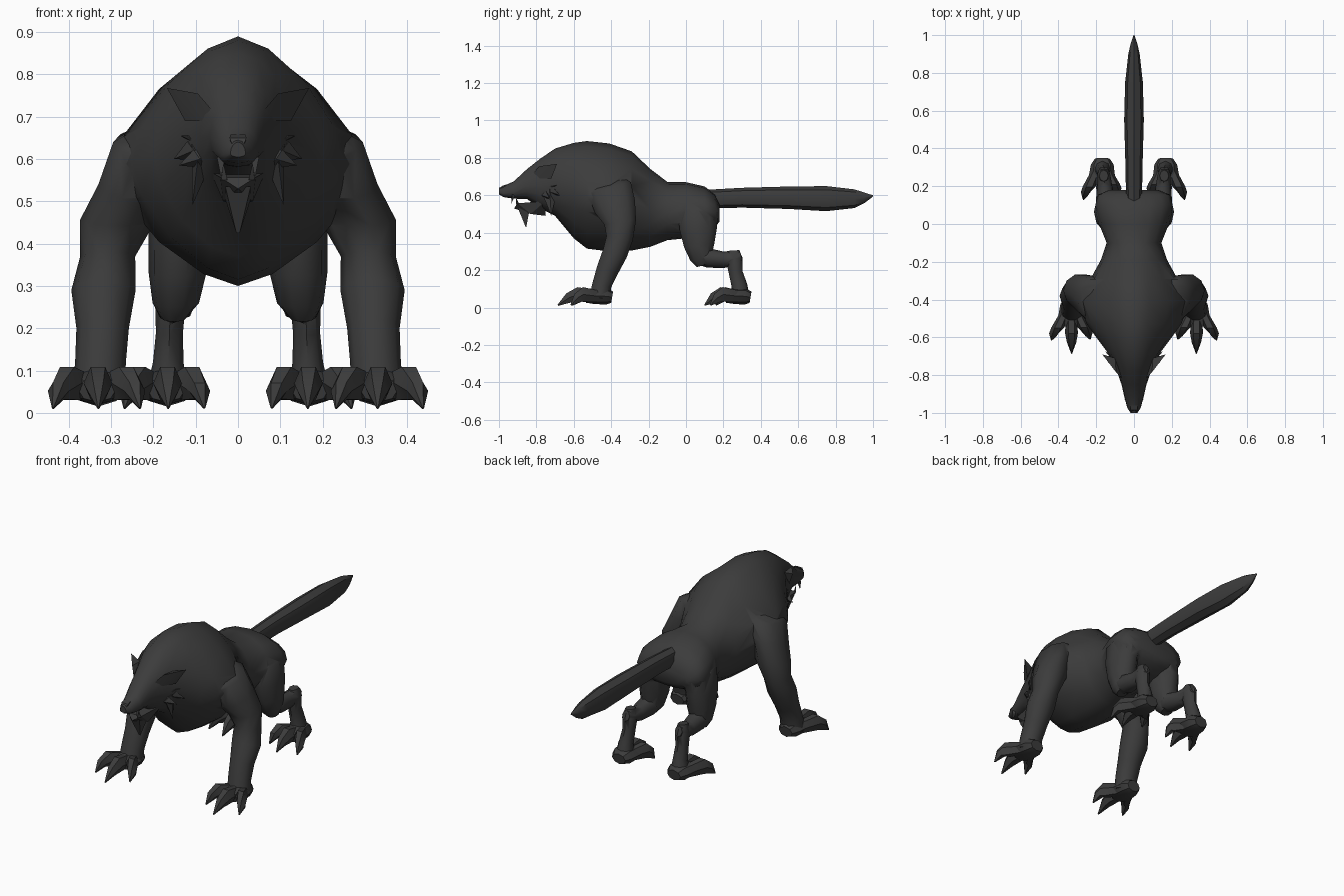
import bpy, bmesh, math
from mathutils import Vector

if "Cube" in bpy.data.objects:
    bpy.data.objects.remove(bpy.data.objects["Cube"])

fur = bpy.data.materials.new("charcoal fur")
fur.diffuse_color = (0.045, 0.045, 0.045, 1)
fur.use_nodes = True
fur.node_tree.nodes["Principled BSDF"].inputs["Base Color"].default_value = fur.diffuse_color


def shade(ob, angle):
    bpy.ops.object.select_all(action='DESELECT')
    ob.select_set(True)
    bpy.context.view_layer.objects.active = ob
    bpy.ops.object.shade_smooth_by_angle(angle=math.radians(angle))


def finish(name, bm, mirror=False, angle=40):
    bmesh.ops.recalc_face_normals(bm, faces=bm.faces)
    me = bpy.data.meshes.new(name)
    bm.to_mesh(me)
    bm.free()
    me.materials.append(fur)
    ob = bpy.data.objects.new(name, me)
    bpy.context.collection.objects.link(ob)
    shade(ob, angle)
    if mirror:
        ob.modifiers.new("mirror", 'MIRROR')
    return ob


def skin(bm, rings):
    """Join vertex rings into a capped tube."""
    rings = [[bm.verts.new(p) for p in r] for r in rings]
    n = len(rings[0])
    for a, b in zip(rings, rings[1:]):
        for i in range(n):
            bm.faces.new((a[i], a[(i + 1) % n], b[(i + 1) % n], b[i]))
    bm.faces.new(rings[0])
    bm.faces.new(rings[-1])


def tube(bm, pts, n=8):
    """Points are x, y, z, half width along x, half depth across the path."""
    rings = []
    X = Vector((1, 0, 0))
    for i, p in enumerate(pts):
        a, b = pts[max(i - 1, 0)], pts[min(i + 1, len(pts) - 1)]
        d = Vector(b[:3]) - Vector(a[:3])
        d.x = 0
        side = d.cross(X).normalized()
        ring = []
        for k in range(n):
            t = 2 * math.pi * k / n
            ring.append(Vector(p[:3]) + X * p[3] * math.cos(t) + side * p[4] * math.sin(t))
        rings.append(ring)
    skin(bm, rings)


def limb(name, pts, n=8):
    bm = bmesh.new()
    tube(bm, pts, n)
    return finish(name, bm, True, 50)


def hull(name, pts, mirror=True):
    bm = bmesh.new()
    for p in pts:
        bm.verts.new(p)
    bmesh.ops.convex_hull(bm, input=bm.verts)
    return finish(name, bm, mirror, 25)


def paw(name, heel, ball, tips):
    """Sole, then toes that arch over a knuckle and end in a claw."""
    bm = bmesh.new()
    hx, hy = heel
    bx, by = ball
    tube(bm, [(hx, hy, .055, .04, .03), (hx, hy - .03, .06, .06, .045),
              (bx, by, .062, .07, .042), (bx, by - .04, .055, .045, .03)])
    for tx, ty in tips:
        mx, my = bx + (tx - bx) * .68, by + (ty - by) * .42
        qx, qy = bx + (tx - bx) * .88, by + (ty - by) * .68
        tube(bm, [(bx + (tx - bx) * .3, by + .03, .06, .028, .035), (mx, my, .07, .034, .045),
                  (qx, qy, .052, .025, .032), (tx, ty, .012, .003, .004)], 6)
    finish(name, bm, True, 35)


# Torso, neck and upper head: y, top, bottom, half width, ring exponent (higher is more diamond)
body = [(-1.0, .64, .605, .018, 1), (-.975, .65, .59, .035, .95), (-.92, .675, .582, .05, .9),
        (-.85, .74, .58, .066, .9), (-.78, .795, .53, .09, .95), (-.70, .85, .49, .125, 1),
        (-.60, .88, .37, .20, 1.2), (-.53, .89, .315, .25, 1.3), (-.41, .877, .30, .298, 1.35),
        (-.29, .835, .305, .23, 1.2), (-.19, .74, .325, .175, 1), (-.10, .672, .36, .145, .95),
        (0, .67, .37, .185, .9), (.10, .647, .40, .205, .9), (.155, .605, .43, .19, .9),
        (.18, .55, .46, .13, 1)]
rings = []
for y, top, bot, w, e in body:
    mid = (top + bot) / 2 - .01
    ring = []
    for k in range(16):
        c, s = math.cos(k * math.pi / 8), math.sin(k * math.pi / 8)
        h = top - mid if s > 0 else mid - bot
        ring.append((w * math.copysign(abs(c) ** e, c), y, mid + h * math.copysign(abs(s) ** e, s)))
    rings.append(ring)
bm = bmesh.new()
skin(bm, rings)
torso = finish("body", bm, False, 50)

# Front legs
front_leg = limb("front_leg", [(.14, -.42, .69, .06, .07), (.205, -.41, .64, .09, .125),
                               (.25, -.38, .54, .08, .118), (.284, -.352, .455, .09, .09),
                               (.308, -.355, .37, .065, .075), (.318, -.38, .29, .076, .07),
                               (.32, -.42, .20, .062, .062), (.325, -.45, .12, .06, .054),
                               (.33, -.46, .05, .062, .06)], 10)
paw("front_paw", (.33, -.395), (.333, -.50), [(.437, -.615), (.33, -.685), (.232, -.61)])

# Hind legs: thigh, shank reaching back to the hock, upright metatarsal
thigh = limb("thigh", [(.10, .07, .58, .06, .06), (.12, .065, .52, .082, .112),
                       (.14, .065, .42, .072, .105), (.143, .07, .33, .068, .085),
                       (.147, .08, .26, .055, .06), (.152, .09, .225, .03, .035)], 10)
shank = limb("shank", [(.148, .05, .275, .045, .04), (.15, .12, .265, .052, .052),
                       (.155, .20, .255, .04, .044), (.158, .26, .265, .033, .04),
                       (.16, .295, .275, .022, .028)])
hock = limb("hock", [(.16, .255, .305, .024, .03), (.16, .258, .26, .036, .045),
                     (.162, .265, .19, .032, .037), (.165, .285, .12, .036, .042),
                     (.167, .29, .05, .05, .052)])
paw("hind_paw", (.168, .345), (.17, .25), [(.268, .13), (.165, .10), (.08, .16)])

# Fuse the limbs with the torso into one skin
for part in (front_leg, thigh, shank, hock):
    mod = torso.modifiers.new("fuse", 'BOOLEAN')
    mod.operation = 'UNION'
    mod.solver = 'EXACT'
    mod.object = part
    bpy.context.view_layer.objects.active = torso
    bpy.ops.object.modifier_apply(modifier=mod.name)
    bpy.data.objects.remove(part)
shade(torso, 55)

# Tail
bm = bmesh.new()
tube(bm, [(0, .12, .58, .042, .05), (0, .3, .587, .045, .053), (0, .55, .587, .052, .06),
          (0, .75, .582, .047, .067), (0, .9, .582, .03, .05), (0, .95, .588, .019, .03),
          (0, 1.0, .597, .002, .003)], 8)
finish("tail", bm, False, 40)

# Ears
hull("ear", [(.065, -.815, .72), (.073, -.80, .69), (.125, -.72, .69), (.095, -.785, .755),
             (.168, -.69, .768), (.10, -.71, .75)])

# Open lower jaw with a pointed chin tuft
hull("lower_jaw", [(s * x, y, z) for s in (-1, 1) for x, y, z in
                   ((.065, -.75, .57), (.042, -.90, .557), (0, -.92, .53), (.035, -.83, .50),
                    (0, -.75, .49))], False)
hull("chin_tuft", [(s * x, y, z) for s in (-1, 1) for x, y, z in
                   ((.03, -.90, .535), (.03, -.84, .505), (.004, -.855, .425))], False)

# Fangs and nose
hull("upper_fang", [(.03, -.93, .605), (.05, -.93, .605), (.04, -.91, .605), (.04, -.935, .555)])
hull("lower_fang", [(.025, -.91, .55), (.04, -.90, .55), (.03, -.89, .55), (.034, -.91, .59)])
hull("nose", [(s * x, y, z) for s in (-1, 1) for x, y, z in
              ((.02, -.985, .65), (.01, -1.0, .625), (.018, -.96, .658), (.012, -.96, .62))], False)

# Cheek fur: root centre, tip and size of each tuft
for i, (root, tip, r) in enumerate([((.095, -.73, .60), (.108, -.72, .49), .035),
                                    ((.105, -.71, .62), (.152, -.675, .60), .022),
                                    ((.105, -.72, .64), (.135, -.69, .655), .016),
                                    ((.09, -.75, .60), (.14, -.73, .585), .022)]):
    x, y, z = root
    hull(f"cheek_tuft_{i + 1}", [(x, y - r, z), (x, y + r, z), (x - .02, y, z + r),
                                 (x + .015, y, z + r), (x - .02, y, z - r), tip])
